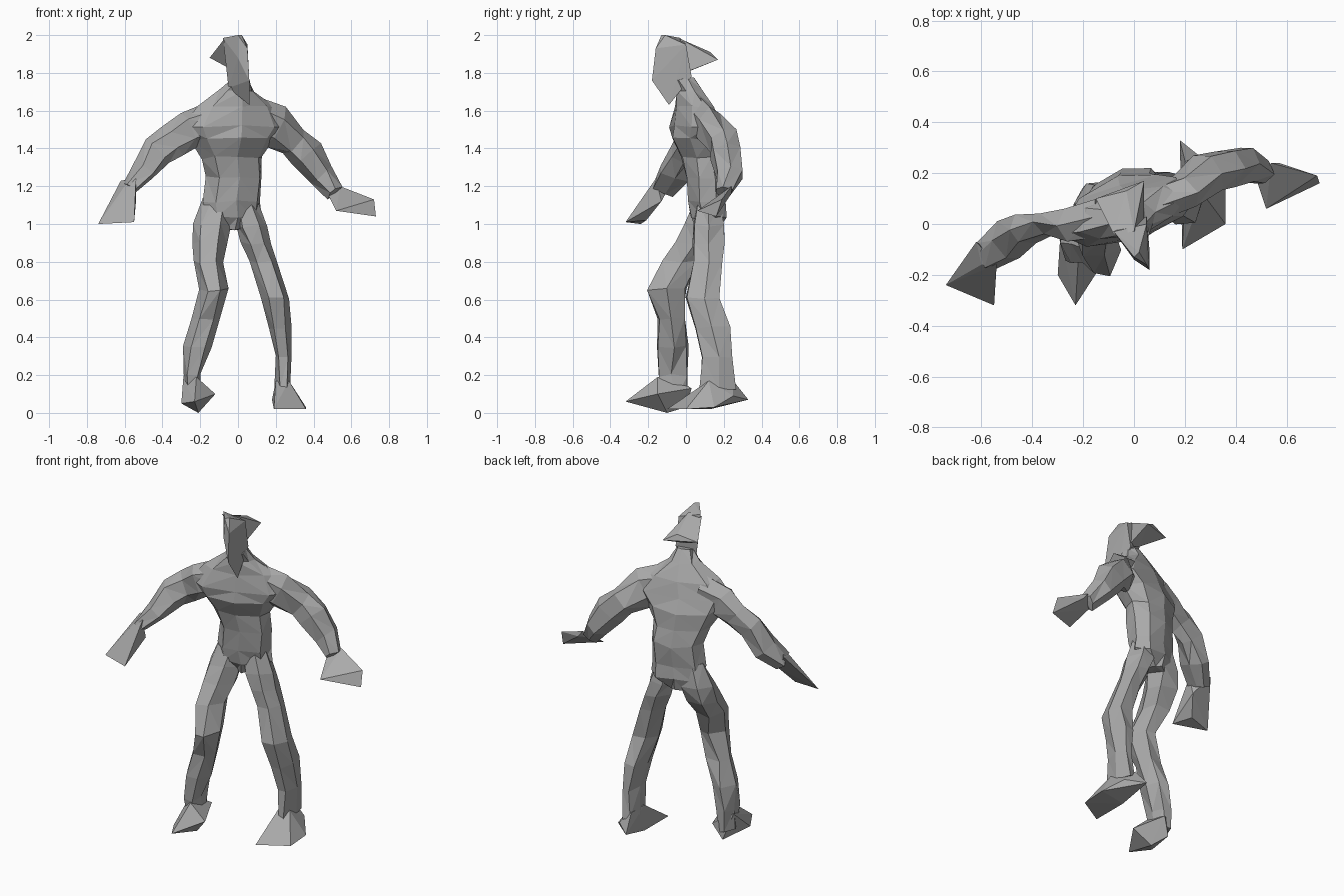
import bpy, bmesh, math, random
from mathutils import Vector

random.seed(4)
cube = bpy.data.objects.get("Cube")
if cube:
    bpy.data.objects.remove(cube)

# One plain grey for the whole figure
grey = bpy.data.materials.new("stone grey")
grey.use_nodes = True
colour = (0.4, 0.4, 0.4, 1)
grey.diffuse_color = colour
grey.node_tree.nodes["Principled BSDF"].inputs["Base Color"].default_value = colour


def finish(bm, name):
    """Turn a bmesh into a flat-shaded, triangulated object."""
    bmesh.ops.triangulate(bm, faces=bm.faces[:])
    bmesh.ops.recalc_face_normals(bm, faces=bm.faces[:])
    mesh = bpy.data.meshes.new(name)
    bm.to_mesh(mesh)
    bm.free()
    mesh.materials.append(grey)
    obj = bpy.data.objects.new(name, mesh)
    bpy.context.collection.objects.link(obj)
    return obj


def hull(name, points):
    """Faceted solid wrapped around a few corner points."""
    bm = bmesh.new()
    for point in points:
        bm.verts.new(point)
    bmesh.ops.convex_hull(bm, input=bm.verts[:])
    loose = [v for v in bm.verts if not v.link_faces]
    bmesh.ops.delete(bm, geom=loose, context='VERTS')
    return finish(bm, name)


def loft(name, rings, sides=6, yaw=0, follow=False, rough=0.009):
    """Skin rings of (x, y, z, half width, half depth), each level or square to the path."""
    bm = bmesh.new()
    centres = [Vector(ring[:3]) for ring in rings]
    loops = []
    for i, (centre, ring) in enumerate(zip(centres, rings)):
        wide = Vector((math.cos(yaw), math.sin(yaw), 0))
        deep = Vector((-math.sin(yaw), math.cos(yaw), 0))
        if follow:
            before, after = max(i - 1, 0), min(i + 1, len(rings) - 1)
            along = (centres[after] - centres[before]).normalized()
            wide = along.cross(Vector((0, 1, 0))).normalized()
            deep = wide.cross(along)
        loop = []
        for k in range(sides):
            angle = math.tau * k / sides
            jitter = Vector([random.uniform(-rough, rough) for axis in "xyz"])
            offset = wide * ring[3] * math.cos(angle) + deep * ring[4] * math.sin(angle)
            loop.append(bm.verts.new(centre + offset * 1.04 + jitter))
        loops.append(loop)
    for low, high in zip(loops, loops[1:]):
        for k in range(sides):
            n = (k + 1) % sides
            # Alternating diagonals give the chiselled look
            if k % 2:
                bm.faces.new((low[k], low[n], high[n]))
                bm.faces.new((low[k], high[n], high[k]))
            else:
                bm.faces.new((low[k], low[n], high[k]))
                bm.faces.new((low[n], high[n], high[k]))
    bm.faces.new(loops[0])
    bm.faces.new(loops[-1])
    return finish(bm, name)


def merge(body, parts):
    """Fuse the parts into the body as one closed skin."""
    for part in parts:
        union = body.modifiers.new("join " + part.name, 'BOOLEAN')
        union.operation = 'UNION'
        union.solver = 'EXACT'
        union.object = part
    bpy.context.view_layer.update()
    evaluated = body.evaluated_get(bpy.context.evaluated_depsgraph_get())
    skin = bpy.data.meshes.new_from_object(evaluated)
    body.modifiers.clear()
    body.data = skin
    for part in parts:
        bpy.data.objects.remove(part)


# Torso, turned so the left shoulder sits further back
body = loft("body", [
    (-.04, .12, .97, .06, .06),
    (-.03, .12, 1.04, .15, .09),
    (-.03, .11, 1.12, .155, .095),
    (-.02, .11, 1.25, .15, .1),
    (-.03, .09, 1.35, .165, .11),
    (-.03, .06, 1.45, .22, .13),
    (-.02, .04, 1.52, .28, .11),
    (-.01, .04, 1.62, .21, .085),
    (0, .02, 1.71, .085, .065),
    (.01, -.01, 1.77, .045, .06),
], sides=8, yaw=math.radians(17))

# Head with a narrow face and a swept-back crest
head = hull("head", [
    (0, -.13, 2), (.02, -.11, 2), (-.08, -.03, 1.985), (.05, -.16, 1.93),
    (.06, -.18, 1.76), (0, -.14, 1.88), (.06, -.09, 1.63),
    (-.05, -.03, 1.72), (.05, .03, 1.78), (.05, 0, 1.95), (-.06, -.03, 1.85),
])
crest = hull("head_crest", [
    (-.15, .1, 1.88), (.04, .17, 1.87), (0, -.03, 1.98), (-.02, .02, 1.81),
    (.04, -.01, 1.8), (-.08, -.04, 1.97), (-.03, .13, 1.91),
])

# Right arm, reaching down and forward
right_arm = loft("right_arm", [
    (-.12, .02, 1.55, .1, .08),
    (-.25, 0, 1.5, .1, .07),
    (-.34, 0, 1.44, .085, .05),
    (-.43, -.02, 1.38, .085, .06),
    (-.5, -.06, 1.27, .06, .09),
    (-.58, -.12, 1.18, .045, .06),
], follow=True)
right_hand = hull("right_hand", [
    (-.62, -.07, 1.23), (-.54, -.16, 1.24), (-.54, -.13, 1.12),
    (-.6, -.16, 1.2), (-.74, -.24, 1), (-.55, -.32, 1.01), (-.6, -.21, 1.02),
])

# Left arm, bent with the elbow behind
left_arm = loft("left_arm", [
    (.06, .07, 1.57, .1, .07),
    (.19, .12, 1.52, .11, .07),
    (.29, .2, 1.44, .085, .09),
    (.36, .21, 1.37, .09, .08),
    (.44, .23, 1.26, .07, .07),
    (.51, .2, 1.17, .05, .05),
], follow=True)
left_hand = hull("left_hand", [
    (.52, .06, 1.07), (.54, .24, 1.2), (.48, .18, 1.15),
    (.57, .24, 1.16), (.72, .19, 1.13), (.73, .16, 1.04),
])

# Right leg, stepping forward
right_leg = loft("right_leg", [
    (-.11, .1, 1.13, .065, .06),
    (-.14, .08, 1, .1, .09),
    (-.15, .04, .9, .095, .1),
    (-.155, -.03, .8, .08, .1),
    (-.125, -.1, .65, .07, .11),
    (-.17, -.08, .5, .07, .075),
    (-.21, -.07, .35, .07, .085),
    (-.24, -.07, .2, .045, .085),
    (-.24, -.06, .08, .045, .08),
])
right_foot = hull("right_foot", [
    (-.23, -.32, .06), (-.3, -.2, .05), (-.21, -.1, 0), (-.12, -.15, .1),
    (-.29, -.05, .18), (-.2, .03, .13), (-.25, 0, .03), (-.22, -.15, .19),
])

# Left leg, standing behind
left_leg = loft("left_leg", [
    (.04, .12, 1.12, .06, .07),
    (.07, .12, .99, .08, .09),
    (.1, .12, .9, .08, .085),
    (.14, .12, .8, .07, .08),
    (.2, .09, .61, .075, .095),
    (.225, .14, .45, .055, .1),
    (.235, .17, .3, .04, .09),
    (.235, .17, .13, .04, .1),
])
left_foot = hull("left_foot", [
    (.19, -.1, .02), (.36, 0, .02), (.36, .15, .03), (.19, .13, .02),
    (.18, .33, .07), (.28, .25, .09), (.2, .12, .17), (.27, .12, .17), (.2, .25, .17),
])

merge(body, [head, crest, right_arm, right_hand, left_arm, left_hand,
             right_leg, right_foot, left_leg, left_foot])
